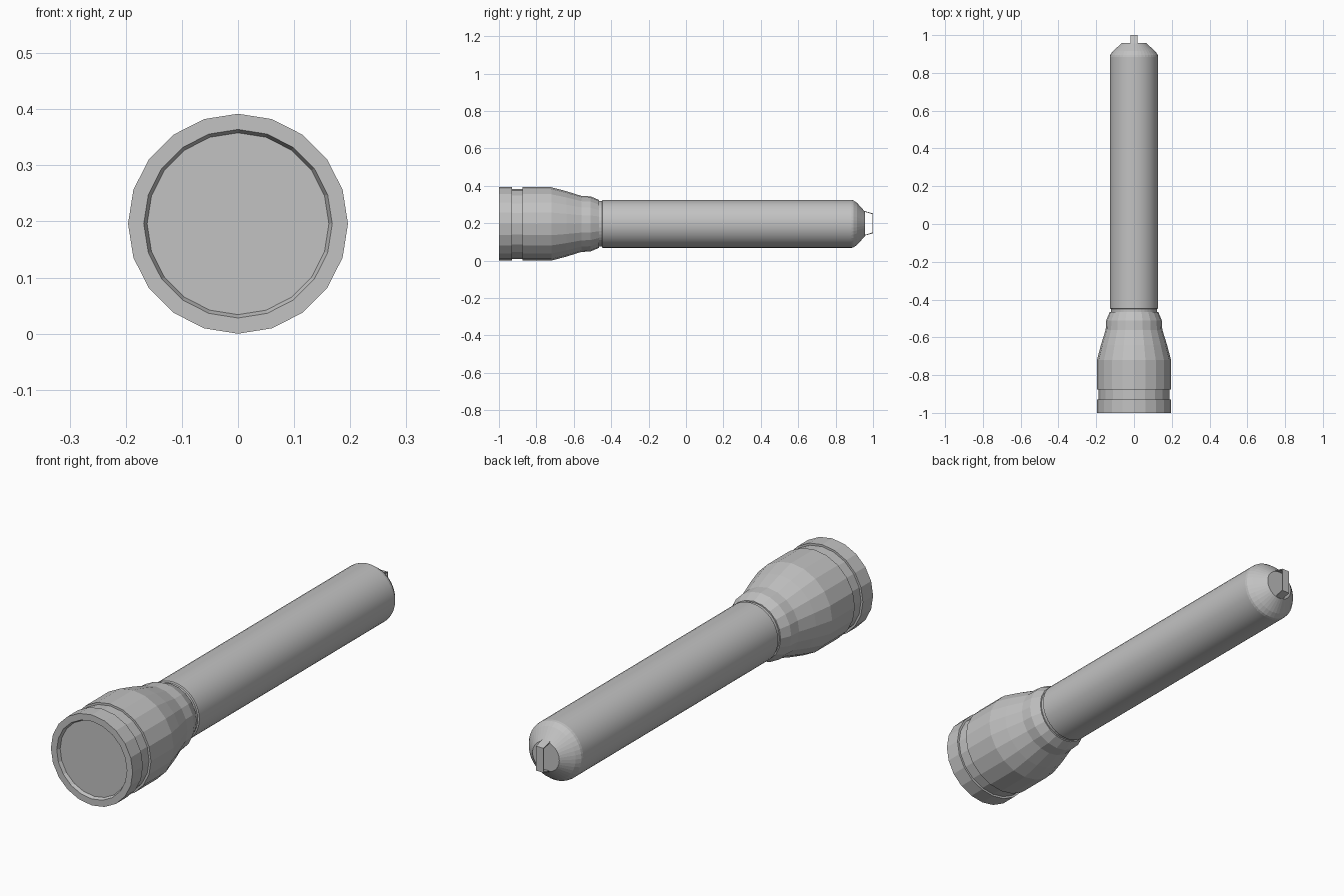
import bpy, bmesh, math

if "Cube" in bpy.data.objects:
    bpy.data.objects.remove(bpy.data.objects["Cube"])

ZC = 0.196  # height of the torch axis

grey = bpy.data.materials.new("metal grey")
grey.diffuse_color = (0.54, 0.54, 0.54, 1)
grey.use_nodes = True
grey.node_tree.nodes["Principled BSDF"].inputs["Base Color"].default_value = grey.diffuse_color


def finish(name, bm):
    mesh = bpy.data.meshes.new(name)
    bm.to_mesh(mesh)
    bm.free()
    mesh.materials.append(grey)
    ob = bpy.data.objects.new(name, mesh)
    bpy.context.collection.objects.link(ob)
    return ob


def lathe(name, profile, sides, cap_start=True, cap_end=True, smooth=False):
    """Spin (y, radius) points around the torch axis."""
    bm = bmesh.new()
    rings = []
    for y, r in profile:
        rings.append([bm.verts.new((r * math.sin(2 * math.pi * i / sides), y,
                                    ZC + r * math.cos(2 * math.pi * i / sides)))
                      for i in range(sides)])
    for a, b in zip(rings, rings[1:]):
        for i in range(sides):
            j = (i + 1) % sides
            bm.faces.new((a[i], a[j], b[j], b[i])).smooth = smooth
    if cap_start:
        bm.faces.new(rings[0])
    if cap_end:
        bm.faces.new(rings[-1])
    bmesh.ops.recalc_face_normals(bm, faces=bm.faces)
    return finish(name, bm)


# Head: recessed lens, rim, groove, bell and neck
lathe("head", [(-0.985, 0.162), (-1.0, 0.168), (-1.0, 0.196), (-0.93, 0.196),
               (-0.93, 0.187), (-0.875, 0.187), (-0.875, 0.196), (-0.72, 0.196),
               (-0.64, 0.175), (-0.56, 0.150), (-0.51, 0.147),
               (-0.465, 0.128)], 20)

# Neck groove between head and barrel
lathe("neck_groove", [(-0.47, 0.122), (-0.44, 0.122)], 40)

# Barrel
lathe("barrel", [(-0.45, 0.122), (-0.447, 0.128), (0.885, 0.128)], 40,
      cap_end=False, smooth=True)
barrel = bpy.data.objects["barrel"]
bpy.context.view_layer.objects.active = barrel
barrel.select_set(True)
bpy.ops.object.shade_smooth_by_angle(angle=math.radians(30))

# Rounded tail cap
lathe("tail_cap", [(0.885, 0.128), (0.895, 0.126), (0.915, 0.112), (0.958, 0.064)],
      40, cap_start=False)

# Lanyard loop: a thin bent strip, open at the sides
bm = bmesh.new()
outer = [(0.955, 0.066), (1.0, 0.053), (1.0, -0.053), (0.955, -0.066)]
inner = [(0.955, 0.062), (0.996, 0.049), (0.996, -0.049), (0.955, -0.062)]
cols = [[[bm.verts.new((x, y, ZC + 0.003 + z)) for y, z in path] for path in (outer, inner)]
        for x in (-0.018, 0.018)]
(lo, li), (ro, ri) = cols
for i in range(3):
    for a, b in ((lo, ro), (ro, ri), (ri, li), (li, lo)):
        bm.faces.new((a[i], b[i], b[i + 1], a[i + 1]))
bmesh.ops.recalc_face_normals(bm, faces=bm.faces)
finish("lanyard_loop", bm)
